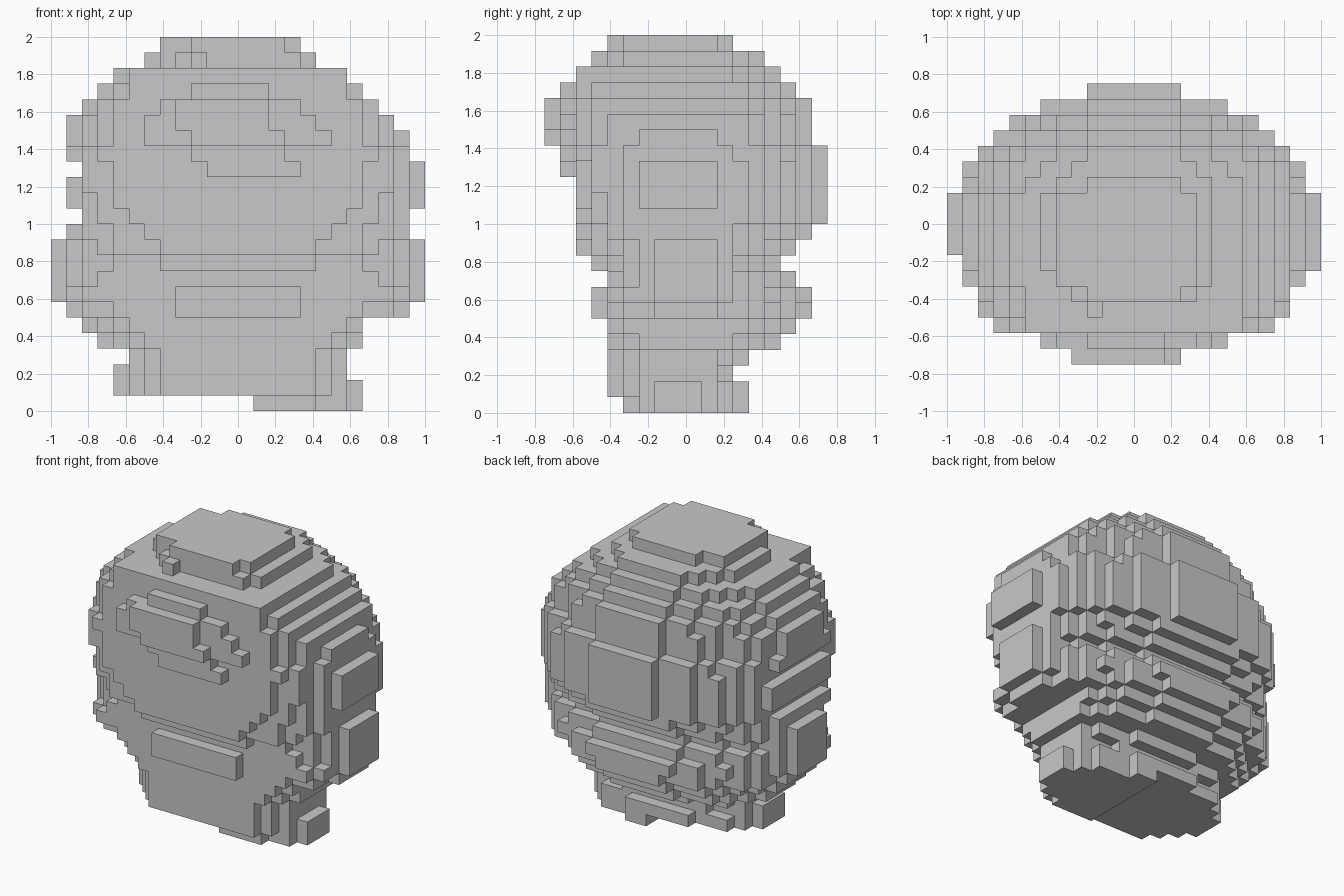
import bpy
import bmesh
from mathutils import Vector

cube = bpy.data.objects.get("Cube")
if cube:
    bpy.data.objects.remove(cube)

CELL = 1 / 12
AXES = [Vector(a) for a in ((1, 0, 0), (0, 1, 0), (0, 0, 1))]

# Outline of each layer in cells, from the bottom up
left = [-1, 8, 8, 7, 9, 10, 11, 12, 12, 12, 12, 11, 10, 11, 11, 10, 11, 11, 11, 10, 9, 8, 6, 5]
right = [8, 8, 7, 7, 8, 8, 11, 12, 12, 12, 12, 11, 11, 12, 12, 12, 11, 11, 10, 9, 8, 7, 5, 4]
front = [4, 5, 5, 5, 5, 5, 5, 5, 5, 6, 7, 7, 7, 7, 7, 7, 7, 7, 7, 7, 7, 7, 5, 5]
back = [4, 4, 3, 4, 6, 7, 8, 8, 7, 6, 7, 8, 9, 9, 9, 9, 9, 8, 8, 8, 7, 6, 5, 3]

# Round body that the flat outline cuts into: half width and front depth
girth = [8, 8, 8, 8, 9, 10, 11, 12, 12, 12, 12, 12, 12, 12, 12, 12, 11.6, 11, 11, 10, 9, 8, 6.5, 6.5]
bulge = [4.3, 5.7, 5.7, 5.7, 6, 6.4, 7, 8, 7, 5.9, 7, 7.5, 8, 8.6, 9, 9, 9.5, 10, 10, 11, 11, 11, 6, 5]


def layer_cells(k):
    """Cells of one layer: a round front and slimmer back, clipped to the outline."""
    cells = set()
    for i in range(-left[k], right[k]):
        for j in range(-front[k], back[k]):
            y = j + 0.5
            depth, power = (bulge[k], 2) if y < 0 else (back[k], 1.8)
            across = abs(i + 0.5) / girth[k]
            if across ** power + (abs(y) / depth) ** power <= 1.01:
                cells.add((i, j, k))
    return cells


def block(xs, ys, zs):
    return {(i, j, k) for i in range(*xs) for j in range(*ys) for k in range(*zs)}


def stack(low, high):
    return set().union(*(layer_cells(k) for k in range(low, high)))


def plate(y, bottom, spans):
    """One-cell-thick plate on the front, given its x span on each layer."""
    rows = (block(span, (y, y + 1), (k, k + 1)) for k, span in enumerate(spans, bottom))
    return set().union(*rows)


def build(name, cells, solid, material):
    """Skin the cells, leaving out faces hidden by a neighbour."""
    bm = bmesh.new()
    for cell in sorted(cells):
        centre = Vector(cell) + Vector((0.5, 0.5, 0.5))
        for a in range(3):
            for sign in (-1, 1):
                n = AXES[a] * sign
                if tuple(int(c) for c in Vector(cell) + n) in solid:
                    continue
                u, v = AXES[(a + 1) % 3] / 2, AXES[(a + 2) % 3] / 2 * sign
                mid = centre + n / 2
                corners = (mid - u - v, mid + u - v, mid + u + v, mid - u + v)
                bm.faces.new([bm.verts.new(p * CELL) for p in corners])
    bmesh.ops.remove_doubles(bm, verts=bm.verts, dist=CELL / 100)
    mesh = bpy.data.meshes.new(name)
    bm.to_mesh(mesh)
    bm.free()
    mesh.materials.append(material)
    bpy.context.collection.objects.link(bpy.data.objects.new(name, mesh))


# Single plain colour
grey = bpy.data.materials.new("plain_grey")
grey.use_nodes = True
grey.diffuse_color = (0.58, 0.58, 0.58, 1)
grey.node_tree.nodes["Principled BSDF"].inputs["Base Color"].default_value = grey.diffuse_color

parts = {
    "neck": stack(0, 4),
    "jaw": stack(4, 10),
    "head": stack(10, 24),
    # Raised bar across the jaw
    "mouth_bar": block((-4, 4), (-6, -5), (6, 8)),
    # Stepped brow on the flat face, in two thicknesses
    "brow_base": plate(-8, 15, [(-2, 4), (-3, 3), (-6, 6), (-6, 5), (-5, 4), (-3, 2)]),
    "brow_ridge": plate(-9, 17, [(-3, 3), (-4, 2), (-4, 2)]),
    # Small stud at the front of the crown
    "crown_stud": block((-3, -2), (-6, -5), (22, 23)),
}
solid = set().union(*parts.values())
for name, cells in parts.items():
    build(name, cells, solid, grey)
